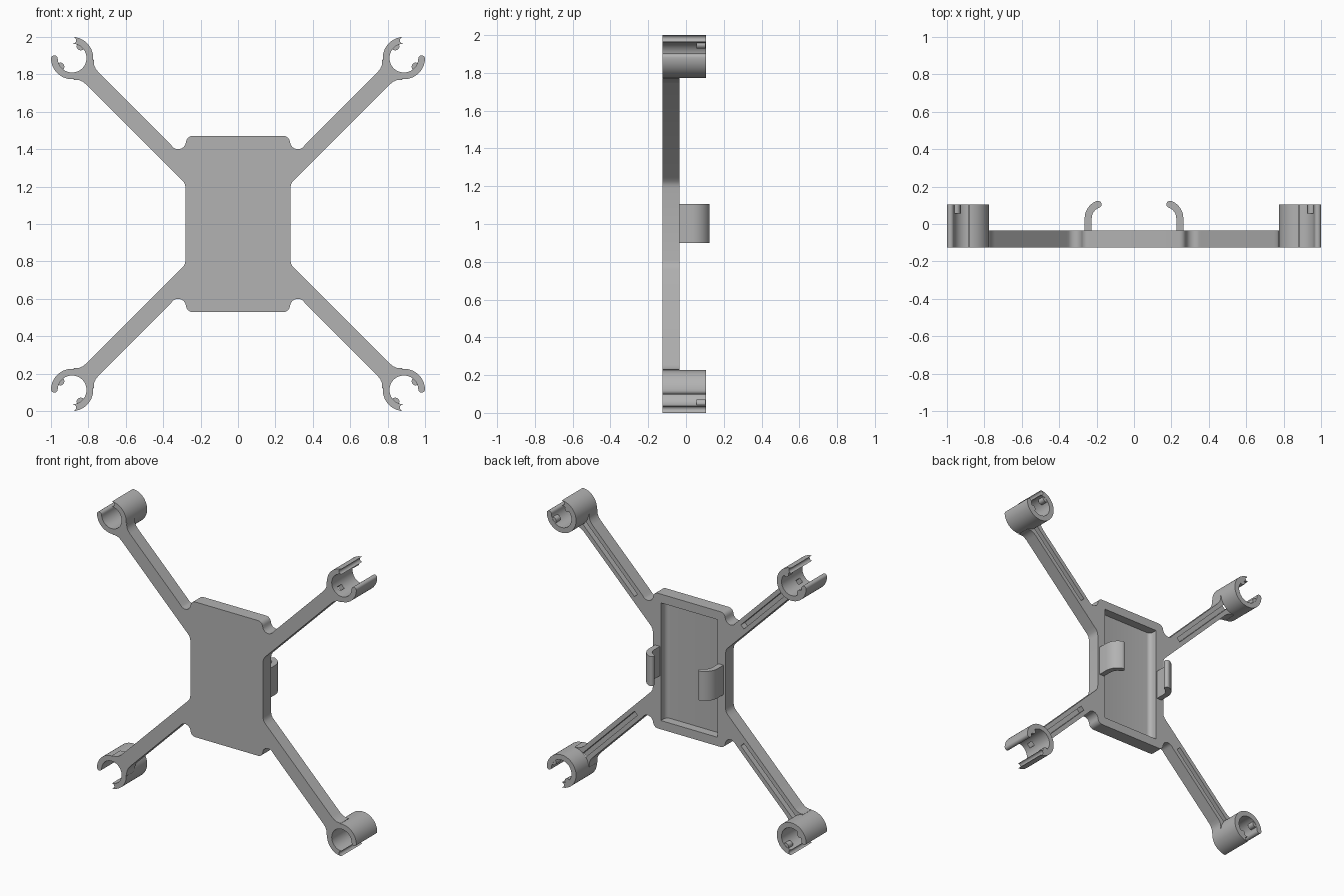
import bpy, bmesh, math
from mathutils import Vector

cube = bpy.data.objects.get("Cube")
if cube:
    bpy.data.objects.remove(cube, do_unlink=True)

grey = bpy.data.materials.new("plain grey")
grey.use_nodes = True
COLOUR = (0.45, 0.45, 0.45, 1)
grey.diffuse_color = COLOUR
grey.node_tree.nodes["Principled BSDF"].inputs["Base Color"].default_value = COLOUR

FRONT, BACK, CLIP_BACK = -0.125, -0.035, 0.105
CLIP_U = 0.887 * math.sqrt(2)      # clip centre, measured along the arm
OUTER, INNER = 0.113, 0.077
QUADRANTS = [(sx, sz) for sx in (1, -1) for sz in (1, -1)]


def finish(obj):
    bpy.ops.object.select_all(action='DESELECT')
    obj.select_set(True)
    bpy.context.view_layer.objects.active = obj
    bpy.ops.object.shade_smooth_by_angle(angle=math.radians(35))


def add_mesh(name, bm):
    bmesh.ops.recalc_face_normals(bm, faces=bm.faces)
    mesh = bpy.data.meshes.new(name)
    bm.to_mesh(mesh)
    bm.free()
    mesh.materials.append(grey)
    obj = bpy.data.objects.new(name, mesh)
    bpy.context.collection.objects.link(obj)
    return obj


def prism(name, outline, start, end):
    """Extrude 3D outline points placed by start(p) and end(p)."""
    bm = bmesh.new()
    a = [bm.verts.new(start(p)) for p in outline]
    b = [bm.verts.new(end(p)) for p in outline]
    bm.faces.new(a)
    bm.faces.new(b[::-1])
    n = len(a)
    for i in range(n):
        bm.faces.new((a[i], b[i], b[(i + 1) % n], a[(i + 1) % n]))
    return add_mesh(name, bm)


def slab(name, outline, y0, y1):
    """Front-plane outline (x, height from centre) given depth in y."""
    return prism(name, outline, lambda p: (p[0], y0, p[1] + 1),
                 lambda p: (p[0], y1, p[1] + 1))


def bar(name, outline, z0, z1):
    """Plan outline (x, y) given height in z."""
    return prism(name, outline, lambda p: (p[0], p[1], z0),
                 lambda p: (p[0], p[1], z1))


def arc(cx, cy, r, a0, a1, n):
    return [(cx + r * math.cos(math.radians(a0 + (a1 - a0) * i / n)),
             cy + r * math.sin(math.radians(a0 + (a1 - a0) * i / n)))
            for i in range(n + 1)]


def diagonal(points, sx=1, sz=1):
    """Map arm coordinates (along, across) to the front plane."""
    k = math.sqrt(0.5)
    return [(sx * (u - v) * k, sz * (u + v) * k) for u, v in points]


def carve(obj, cutters):
    for c in cutters:
        c.hide_render = True
        mod = obj.modifiers.new("cut", 'BOOLEAN')
        mod.operation = 'DIFFERENCE'
        mod.solver = 'EXACT'
        mod.object = c
    bpy.context.view_layer.update()
    graph = bpy.context.evaluated_depsgraph_get()
    mesh = bpy.data.meshes.new_from_object(obj.evaluated_get(graph))
    obj.modifiers.clear()
    obj.data = mesh
    for c in cutters:
        bpy.data.objects.remove(c, do_unlink=True)


# Frame plate: one quarter of the outline, reflected around
arm_side = [(1.10, 0.046), (1.125, 0.049), (1.145, 0.057), (1.158, 0.068), (1.168, 0.08)]
lower = [(u, -v) for u, v in arm_side]
quarter = [(0.28, 0.19), (0.283, 0.21), (0.291, 0.226), (0.31, 0.245)]
quarter += diagonal(lower + arm_side[::-1])
quarter += [(0.36, 0.425)] + arc(0.32, 0.442, 0.042, -45, -160, 8)
quarter += arc(0.242, 0.435, 0.036, 10, 90, 6)
outline = (quarter + [(-x, z) for x, z in quarter[::-1]]
           + [(-x, -z) for x, z in quarter] + [(x, -z) for x, z in quarter[::-1]])
frame = slab("frame_plate", outline, FRONT, BACK)

# Pocket with rounded long edges, and wire grooves along the arms
floor, r = -0.095, 0.03
pocket = ([(0.218, 0)] + arc(0.218 - r, floor + r, r, 0, -90, 6)
          + arc(-0.218 + r, floor + r, r, -90, -180, 6) + [(-0.218, 0)])
cutters = [bar("pocket_cutter", pocket, 0.59, 1.41)]
groove = [(0.58, -0.016), (1.3, -0.016), (1.3, 0.016), (0.58, 0.016)]
for sx, sz in QUADRANTS:
    cutters.append(slab("groove_cutter", diagonal(groove, sx, sz), -0.08, 0))
carve(frame, cutters)
finish(frame)

# Motor clips: open rings with rounded lips, a wire notch and two stop tabs
mid, lip = (OUTER + INNER) / 2, (OUTER - INNER) / 2
ring = arc(0, 0, OUTER, 47, 313, 48)
for angle, outline_part in ((313, None), (47, None)):
    tip = (mid * math.cos(math.radians(angle)), mid * math.sin(math.radians(angle)))
    if angle == 313:
        ring += arc(*tip, lip, 313, 313 + 180, 8)[1:-1]
        ring += arc(0, 0, INNER, 313, 47, 48)
    else:
        ring += arc(*tip, lip, 47 - 180 + 360 - 360, 47 - 360, 8)[1:-1][::1]
ring = [(CLIP_U + u, v) for u, v in ring]
notch = [(CLIP_U - 0.2, -0.016), (CLIP_U, -0.016), (CLIP_U, 0.016), (CLIP_U - 0.2, 0.016)]
for sx, sz in QUADRANTS:
    where = ("top" if sz > 0 else "bottom") + ("_left" if sx > 0 else "_right")
    clip = slab("motor_clip_" + where, diagonal(ring, sx, sz), FRONT, CLIP_BACK)
    carve(clip, [slab("notch_cutter", diagonal(notch, sx, sz), -0.08, BACK)])
    finish(clip)
    for side in (1, -1):
        a = math.radians(81 * side)
        centre = (CLIP_U + 0.078 * math.cos(a), 0.078 * math.sin(a))
        tab = slab("stop_tab_" + where, diagonal(arc(*centre, 0.022, 0, 337.5, 15), sx, sz),
                   0.055, CLIP_BACK - 0.002)
        finish(tab)

# Curved holding hooks on the back
path = [(0.245, BACK - 0.02), (0.245, 0.03)] + arc(0.165, 0.03, 0.08, 10, 70, 10)
half = 0.019
left, right = [], []
for i, p in enumerate(path):
    q0, q1 = path[max(i - 1, 0)], path[min(i + 1, len(path) - 1)]
    t = (Vector(q1) - Vector(q0)).normalized()
    left.append((p[0] - t.y * half, p[1] + t.x * half))
    right.append((p[0] + t.y * half, p[1] - t.x * half))
hook = right + arc(*path[-1], half, 70, 250, 8)[1:-1] + left[::-1]
for sx, name in ((1, "left_hook"), (-1, "right_hook")):
    finish(bar(name, [(sx * x, y) for x, y in hook], 0.9, 1.105))
